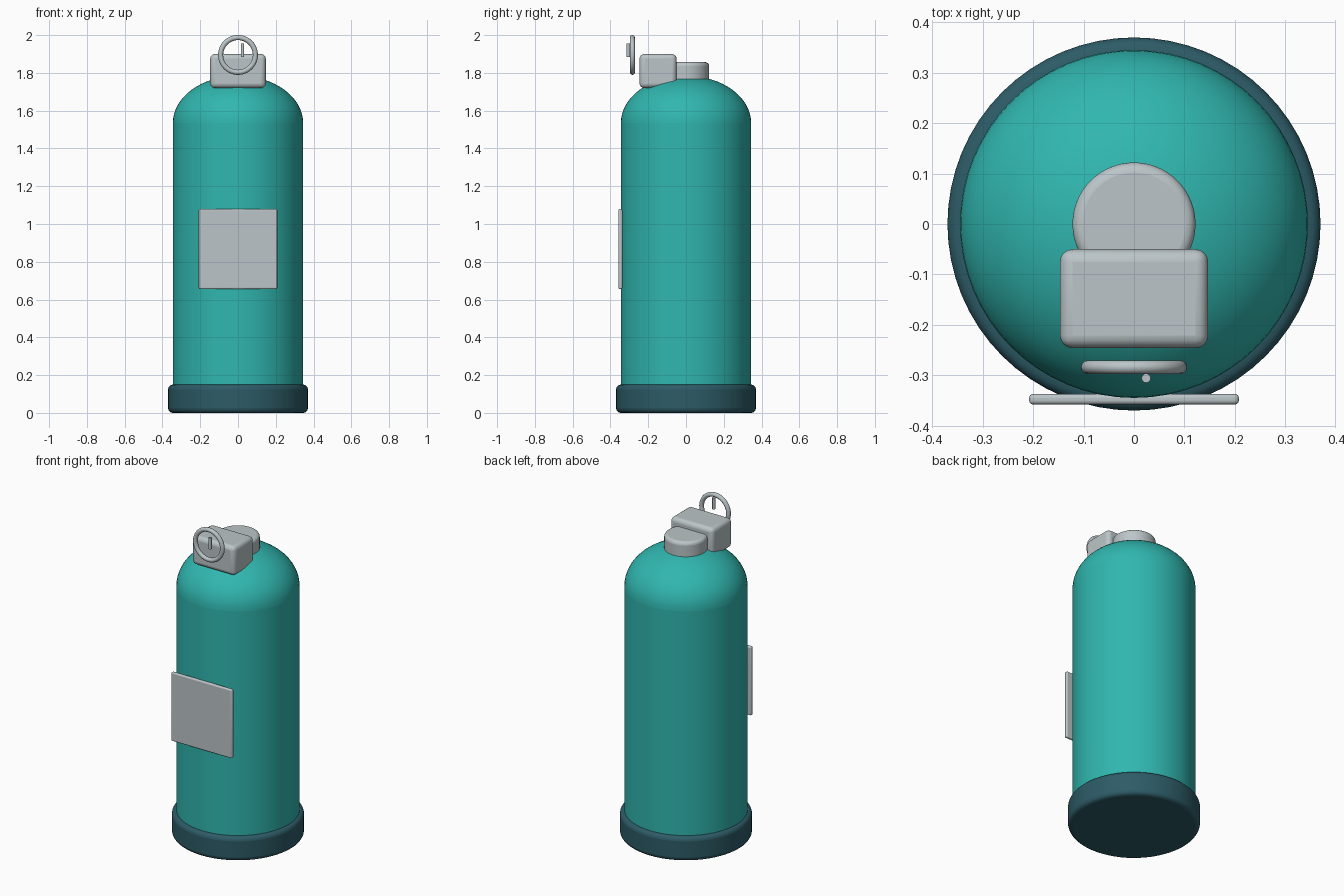
import bpy
from math import radians, pi, sin, cos

if "Cube" in bpy.data.objects:
    bpy.data.objects.remove(bpy.data.objects["Cube"])


def material(name, r, g, b):
    m = bpy.data.materials.new(name)
    m.use_nodes = True
    m.diffuse_color = (r, g, b, 1)
    m.node_tree.nodes["Principled BSDF"].inputs["Base Color"].default_value = (r, g, b, 1)
    return m


teal = material("teal paint", 0.03, 0.47, 0.43)
slate = material("dark slate rubber", 0.026, 0.105, 0.135)
silver = material("pale grey metal", 0.50, 0.56, 0.58)


def finish(name, mat, bevel=0, angle=35):
    """Name the active object, round its edges and shade it."""
    ob = bpy.context.object
    ob.name = ob.data.name = name
    ob.data.materials.clear()
    ob.data.materials.append(mat)
    bpy.ops.object.transform_apply(location=False, rotation=True, scale=True)
    if bevel:
        mod = ob.modifiers.new("rounded edges", "BEVEL")
        mod.width, mod.segments = bevel, 4
        mod.limit_method, mod.angle_limit = "ANGLE", radians(40)
    bpy.ops.object.shade_smooth_by_angle(angle=radians(angle))
    return ob


def cylinder(name, mat, radius, z0, z1, bevel=0, x=0, y=0, sides=64):
    bpy.ops.mesh.primitive_cylinder_add(vertices=sides, radius=radius, depth=z1 - z0,
                                        location=(x, y, (z0 + z1) / 2))
    return finish(name, mat, bevel)


def box(name, mat, low, high, bevel):
    bpy.ops.mesh.primitive_cube_add(size=1, location=[(a + b) / 2 for a, b in zip(low, high)])
    bpy.context.object.scale = [b - a for a, b in zip(low, high)]
    return finish(name, mat, bevel)


def dome(name, mat, radius, base, height, sides=64, rings=16):
    """Half ellipsoid with an open bottom."""
    verts, faces = [], []
    for j in range(rings):
        a = j / rings * pi / 2
        for i in range(sides):
            t = 2 * pi * i / sides
            verts.append((radius * cos(a) * cos(t), radius * cos(a) * sin(t), height * sin(a)))
    verts.append((0, 0, height))
    for j in range(rings):
        for i in range(sides):
            k = (i + 1) % sides
            a, b = j * sides + i, j * sides + k
            faces.append((a, b, b + sides, a + sides) if j < rings - 1 else (a, b, len(verts) - 1))
    mesh = bpy.data.meshes.new(name)
    mesh.from_pydata(verts, [], faces)
    ob = bpy.data.objects.new(name, mesh)
    bpy.context.collection.objects.link(ob)
    ob.location.z = base
    bpy.ops.object.select_all(action="DESELECT")
    ob.select_set(True)
    bpy.context.view_layer.objects.active = ob
    return finish(name, mat)


# Tank
cylinder("base_boot", slate, 0.37, 0, 0.15, 0.025)
cylinder("tank_body", teal, 0.345, 0.05, 1.535)
dome("tank_shoulder", teal, 0.345, 1.535, 0.25)

# Valve
cylinder("valve_neck", silver, 0.122, 1.70, 1.857, 0.02)
box("valve_block", silver, (-0.147, -0.246, 1.72), (0.147, -0.05, 1.90), 0.025)

# Gauge ring and its needle
bpy.ops.mesh.primitive_torus_add(major_radius=0.092, minor_radius=0.0135, major_segments=48,
                                 minor_segments=12, location=(0, -0.284, 1.895),
                                 rotation=(radians(90), 0, 0))
finish("gauge_ring", silver, angle=60)
cylinder("gauge_needle", silver, 0.009, 1.885, 1.955, x=0.024, y=-0.306, sides=16)

# Front plate
box("label_plate", silver, (-0.208, -0.358, 0.655), (0.208, -0.337, 1.08), 0.008)
